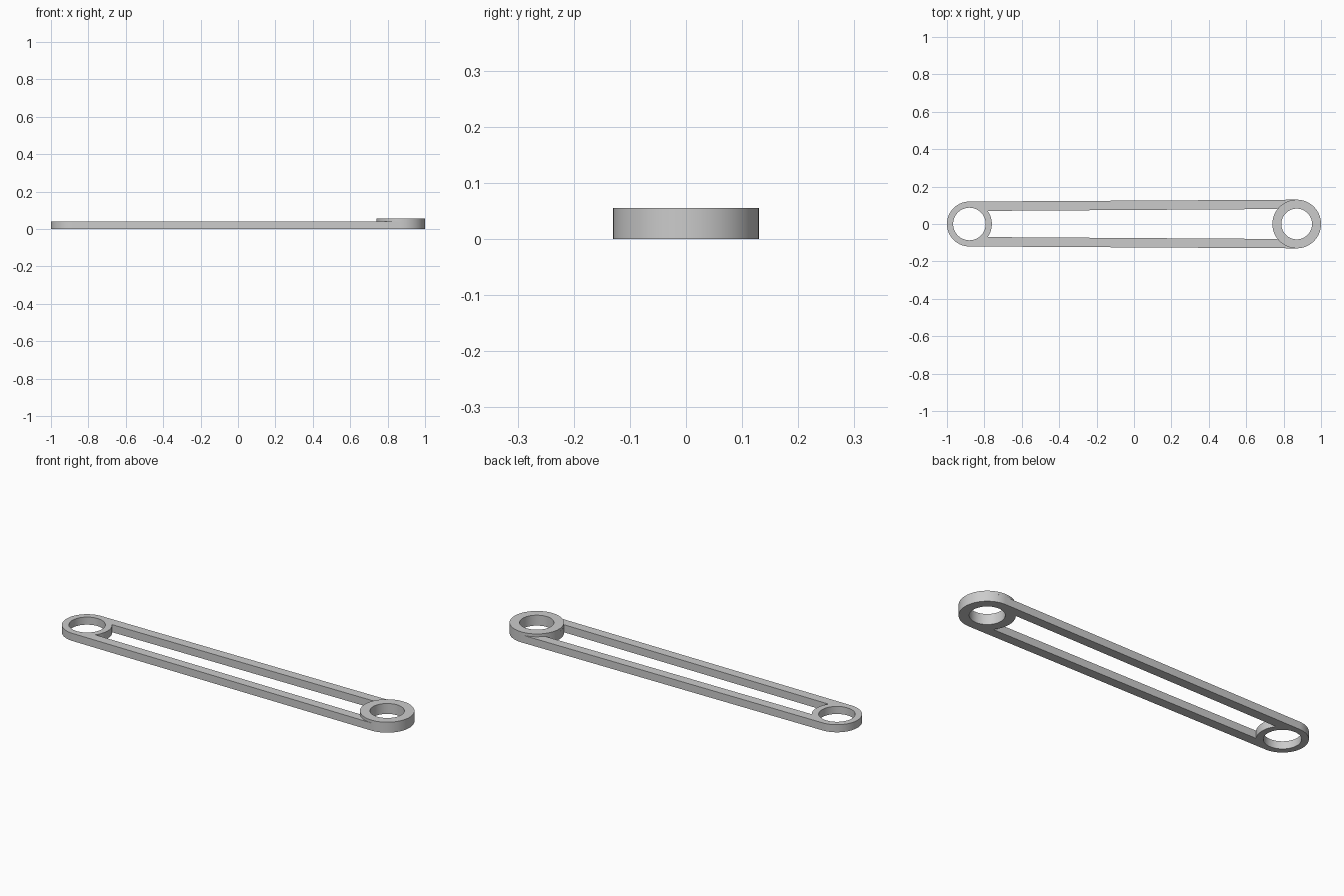
import bpy, bmesh
from math import sin, cos, asin, pi

cube = bpy.data.objects.get("Cube")
if cube:
    bpy.data.objects.remove(cube, do_unlink=True)

grey = bpy.data.materials.new("plain grey")
grey.use_nodes = True
colour = (0.6, 0.6, 0.6, 1)
grey.diffuse_color = colour
grey.node_tree.nodes["Principled BSDF"].inputs["Base Color"].default_value = colour

# Eye centres, radii and heights
LX, LR, L_HOLE = -0.88, 0.12, 0.087
RX, RR, R_HOLE = 0.87, 0.13, 0.082
BAR_W, BAR_H, BOSS_H = 0.05, 0.04, 0.055


def arc(cx, r, start, end, n=48):
    return [(cx + r * cos(start + (end - start) * i / n),
             r * sin(start + (end - start) * i / n)) for i in range(n + 1)]


def circle(cx, r):
    return arc(cx, r, 0, 2 * pi, 96)[:-1]


def plate(name, outlines, z0, z1):
    """Extrude nested outlines; the inner ones become holes."""
    curve = bpy.data.curves.new(name, 'CURVE')
    curve.dimensions = '2D'
    curve.fill_mode = 'BOTH'
    curve.extrude = (z1 - z0) / 2
    for pts in outlines:
        spline = curve.splines.new('POLY')
        spline.points.add(len(pts) - 1)
        for p, (x, y) in zip(spline.points, pts):
            p.co = (x, y, 0, 1)
        spline.use_cyclic_u = True
    obj = bpy.data.objects.new(name, curve)
    bpy.context.collection.objects.link(obj)
    bpy.ops.object.select_all(action='DESELECT')
    obj.select_set(True)
    bpy.context.view_layer.objects.active = obj
    bpy.ops.object.convert(target='MESH')
    obj = bpy.context.object
    bm = bmesh.new()
    bm.from_mesh(obj.data)
    bmesh.ops.remove_doubles(bm, verts=bm.verts, dist=0.0001)
    bmesh.ops.translate(bm, verts=bm.verts, vec=(0, 0, (z0 + z1) / 2))
    bmesh.ops.recalc_face_normals(bm, faces=bm.faces)
    bm.to_mesh(obj.data)
    bm.free()
    obj.data.materials.clear()
    obj.data.materials.append(grey)
    bpy.ops.object.shade_smooth_by_angle()
    return obj


# Link body: tangent outline around both eyes, slot between the bars
tilt = asin((RR - LR) / (RX - LX))
outer = (arc(LX, LR, pi / 2 + tilt, 3 * pi / 2 - tilt)
         + arc(RX, RR, -pi / 2 - tilt, pi / 2 + tilt))
la = asin((LR - BAR_W) / LR)
ra = asin((RR - BAR_W) / RR)
slot = arc(LX, LR, -la, la) + arc(RX, RR, pi - ra, pi + ra)
plate("link_body", [outer, slot, circle(LX, L_HOLE), circle(RX, R_HOLE)], 0, BAR_H)

# Raised boss on the large eye
plate("raised_boss", [circle(RX, RR), circle(RX, R_HOLE)], BAR_H, BOSS_H)
